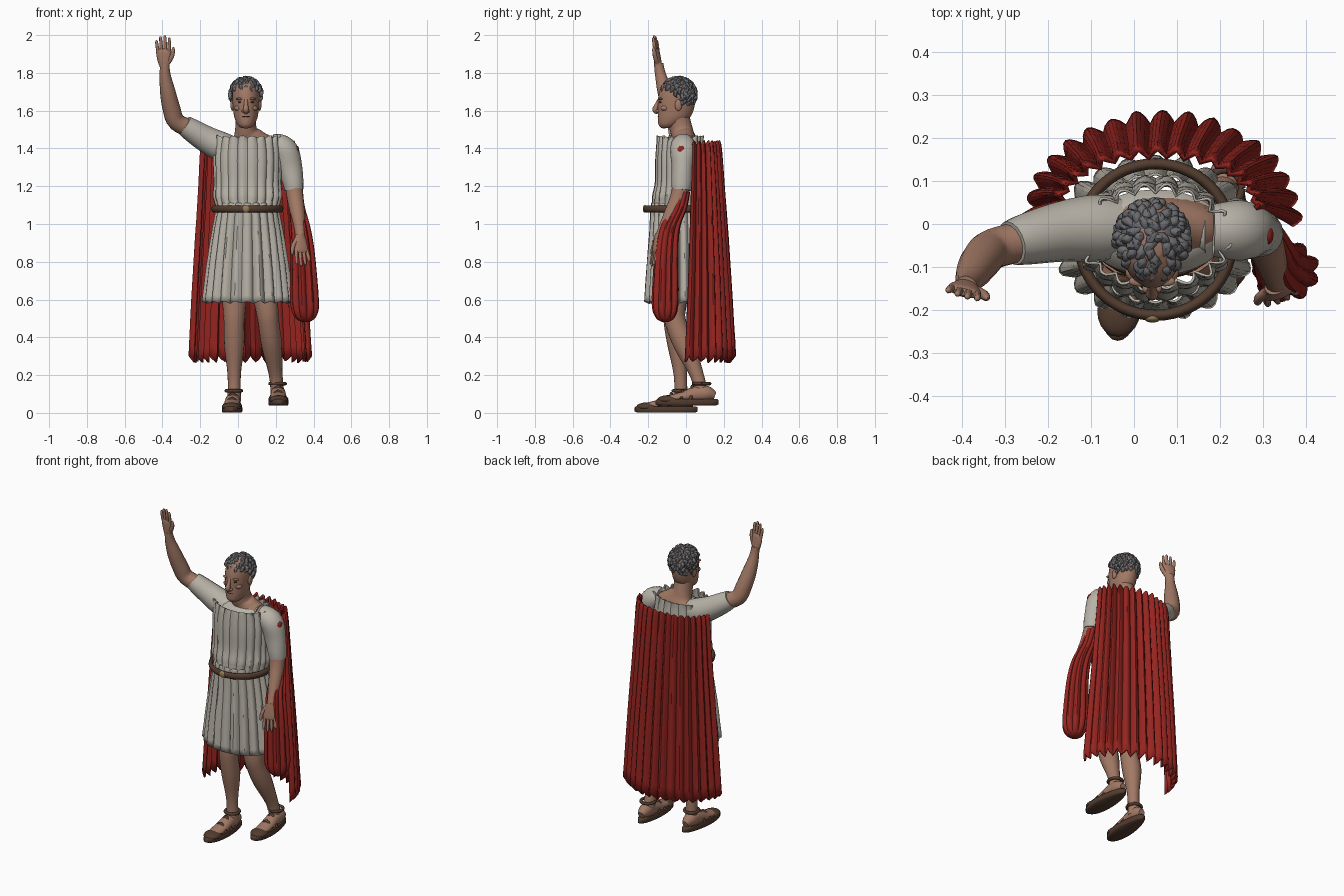
import bpy, bmesh, math, random
from mathutils import Vector, Matrix

if "Cube" in bpy.data.objects:
    bpy.data.objects.remove(bpy.data.objects["Cube"])

random.seed(4)
PI = math.pi
COLORS = dict(skin=(.36, .19, .13, 1), linen=(.48, .45, .39, 1), red=(.30, .018, .014, 1),
              hair=(.15, .15, .16, 1), leather=(.085, .045, .028, 1), gold=(.3, .2, .09, 1), dark=(.06, .035, .03, 1))
MATS = {}
for key, col in COLORS.items():
    MATS[key] = bpy.data.materials.new(key)
    MATS[key].diffuse_color = col


def smooth(rows, k=4):
    """Catmull-Rom resample of equal-length tuples."""
    out = []
    for i in range(len(rows) - 1):
        a, b, c, d = rows[max(i - 1, 0)], rows[i], rows[i + 1], rows[min(i + 2, len(rows) - 1)]
        for s in range(k):
            t = s / k
            out.append(tuple(q + .5 * t * (r - p + t * (2 * p - 5 * q + 4 * r - w + t * (3 * (q - r) + w - p)))
                             for p, q, r, w in zip(a, b, c, d)))
    return out + [tuple(rows[-1])]


def loft(bm, rings, wrap=True, cap=True):
    vs = [[bm.verts.new(p) for p in r] for r in rings]
    n = len(vs[0])
    for a, b in zip(vs, vs[1:]):
        for i in range(n if wrap else n - 1):
            bm.faces.new((a[i], a[(i + 1) % n], b[(i + 1) % n], b[i]))
    if cap:
        bm.faces.new(vs[0])
        bm.faces.new(vs[-1])


def tube(bm, pts, n=16, k=4, ref=(1, 0, 0)):
    """Sweep ellipses along points (x, y, z, r) or (x, y, z, ru, rv)."""
    pts = smooth([p if len(p) == 5 else (*p, p[3]) for p in pts], k)
    rings = []
    for i, p in enumerate(pts):
        c = Vector(p[:3])
        t = (Vector(pts[min(i + 1, len(pts) - 1)][:3]) - Vector(pts[max(i - 1, 0)][:3])).normalized()
        u = (Vector(ref) - t * t.dot(Vector(ref))).normalized()
        v = t.cross(u)
        rings.append([c + u * p[3] * math.cos(a) + v * p[4] * math.sin(a) for a in (2 * PI * j / n for j in range(n))])
    loft(bm, rings)


def ball(bm, c, r, rot=None):
    m = Matrix.Translation(c) @ (rot or Matrix()) @ Matrix.Diagonal((*r, 1))
    bmesh.ops.create_uvsphere(bm, u_segments=20, v_segments=12, radius=1, matrix=m)


def finish(name, bm, mat, thick=0, angle=60):
    bmesh.ops.recalc_face_normals(bm, faces=bm.faces)
    me = bpy.data.meshes.new(name)
    bm.to_mesh(me)
    bm.free()
    ob = bpy.data.objects.new(name, me)
    bpy.context.collection.objects.link(ob)
    me.materials.append(MATS[mat])
    bpy.ops.object.select_all(action='DESELECT')
    ob.select_set(True)
    bpy.context.view_layer.objects.active = ob
    bpy.ops.object.shade_smooth_by_angle(angle=math.radians(angle))
    if thick:
        m = ob.modifiers.new("thickness", 'SOLIDIFY')
        m.thickness, m.offset = thick, -1
    return ob


def limb(name, mat, *pts, **kw):
    bm = bmesh.new()
    tube(bm, pts, **kw)
    return finish(name, bm, mat)


def drape(name, mat, rows, pleats, a0=0, a1=2 * PI, thick=.006, cap=False, hem=.5):
    """Pleated cloth: rows of (z, cx, cy, rx, ry, pleat depth)."""
    full = abs(a1 - a0 - 2 * PI) < .001
    n = pleats * 6
    size = [random.uniform(.6, 1.3) for _ in range(pleats + 1)]
    rings = []
    for z, cx, cy, rx, ry, amp in smooth(rows, 4):
        ring = []
        for i in range(n if full else n + 1):
            f = i / n
            a = a0 + (a1 - a0) * f
            w = amp * size[i // 6] * (2 * abs(math.sin(PI * pleats * f)) - 1) + random.uniform(-.06, .06) * amp
            ring.append((cx + (rx + w) * math.cos(a), cy + (ry + w) * math.sin(a), z + w * hem))
        rings.append(ring)
    bm = bmesh.new()
    loft(bm, rings, full, cap)
    return finish(name, bm, mat, thick, 35)


# Body under the clothes, neck
bm = bmesh.new()
tube(bm, [(.05, -.03, .75, .15, .1), (.05, -.03, 1.1, .14, .1), (.05, -.02, 1.33, .165, .1), (.055, -.01, 1.42, .16, .075),
          (.05, -.015, 1.465, .09, .06), (.042, -.025, 1.5, .058, .06), (.042, -.045, 1.58, .055, .06)], n=28)
finish("body", bm, 'skin')

# Head with face details
bm = bmesh.new()
head = [(1.507, -.105, .022, .025), (1.525, -.09, .044, .055), (1.56, -.066, .06, .083), (1.6, -.055, .067, .094),
        (1.65, -.05, .071, .099), (1.7, -.045, .071, .096), (1.74, -.043, .06, .08), (1.77, -.042, .025, .035)]
loft(bm, [[(.042 + rx * math.cos(a), cy + ry * math.sin(a), z) for a in (2 * PI * j / 32 for j in range(32))]
          for z, cy, rx, ry in smooth(head)])
tube(bm, [(.042, -.138, 1.665, .009), (.042, -.152, 1.635, .011), (.042, -.163, 1.605, .015), (.042, -.147, 1.59, .011)], n=12)
ball(bm, (.042, -.117, 1.522), (.024, .018, .017))
for s in (-1, 1):
    ball(bm, (.042 + s * .031, -.133, 1.662), (.023, .012, .007))
    ball(bm, (.042 + s * .014, -.15, 1.598), (.009, .01, .008))
    ball(bm, (.042 + s * .038, -.112, 1.613), (.024, .022, .016))
    ball(bm, (.042 + s * .072, -.04, 1.63), (.01, .019, .031))
finish("head", bm, 'skin')
bm = bmesh.new()
for s in (-1, 1):
    ball(bm, (.042 + s * .029, -.134, 1.645), (.014, .009, .005))
ball(bm, (.042, -.142, 1.57), (.023, .008, .005))
finish("eyes_and_lips", bm, 'dark')

# Hair: cap plus curved tapering locks swirling from the crown
bm = bmesh.new()
hc, hr = Vector((.042, -.04, 1.685)), Vector((.077, .085, .082))
ball(bm, hc + Vector((0, .012, .006)), (.074, .078, .08), Matrix.Rotation(-.25, 4, 'X'))
N = 190
for i in range(N):
    z = 1 - 2 * (i + .5) / N
    a = i * 2.39996
    d = Vector((math.sqrt(1 - z * z) * math.cos(a), math.sqrt(1 - z * z) * math.sin(a), z))
    if z < -.85 or (d.y < -.2 and z < .3) or (d.y < .15 and z < -.3):
        continue
    down = (Vector((0, 0, -1)) + d * d.z + Vector((random.uniform(-.5, .5), -.25, 0))).normalized()
    side = d.cross(down) * random.choice((-1, 1))
    path = []
    for t, r in ((0, .004), (.35, .012), (.7, .01), (1, .002)):
        e = (d + down * (t - .5) * .5 + side * (t * (1 - t)) * .6).normalized() * (1 + .09 * math.sin(PI * t))
        path.append((*(hc + Vector((e.x * hr.x, e.y * hr.y, e.z * hr.z))), r))
    tube(bm, path, n=7, k=2, ref=side + d * .3)
finish("hair", bm, 'hair', angle=50)

# Tunic: pleated bodice, skirt and sleeves
drape("tunic_top", 'linen', [(1.462, .05, -.03, .168, .115, .013), (1.43, .05, -.032, .172, .12, .006), (1.34, .05, -.032, .18, .127, .005),
                             (1.22, .05, -.032, .175, .128, .006), (1.15, .05, -.034, .178, .138, .008), (1.12, .05, -.034, .172, .14, .008),
                             (1.08, .05, -.034, .163, .145, .005)], 20)
drape("tunic_skirt", 'linen', [(1.11, .05, -.034, .163, .148, .005), (1.05, .05, -.034, .168, .152, .006), (.95, .05, -.032, .185, .158, .008),
                               (.78, .05, -.032, .21, .17, .01), (.585, .05, -.032, .232, .182, .012)], 22)
bm = bmesh.new()
loft(bm, [[(.05 + rx * math.cos(a), -.02 + ry * math.sin(a), z) for a in (2 * PI * j / 32 for j in range(32))]
          for z, rx, ry in ((1.4, .165, .1), (1.445, .14, .075), (1.462, .1, .04))])
finish("shoulder_yoke", bm, 'linen')
limb("left_sleeve", 'linen', (.14, -.015, 1.415, .05), (.2, -.015, 1.415, .064), (.25, -.015, 1.385, .07), (.275, -.018, 1.3, .065, .058),
     (.292, -.022, 1.22, .055), (.297, -.025, 1.18, .05))
limb("right_sleeve", 'linen', (-.02, -.01, 1.39, .07), (-.09, -.01, 1.41, .078), (-.17, -.018, 1.45, .07), (-.25, -.035, 1.5, .06),
     (-.285, -.045, 1.525, .052), ref=(0, 1, 0))

# Belt and buckle
bm = bmesh.new()
loft(bm, [[(.05 + (.178 + .013 * math.cos(b)) * math.cos(a), -.036 + (.176 + .013 * math.cos(b)) * math.sin(a), 1.08 + .019 * math.sin(b))
           for a in (2 * PI * j / 56 for j in range(56))] for b in (2 * PI * k / 10 for k in range(11))], cap=False)
bmesh.ops.remove_doubles(bm, verts=bm.verts, dist=.0005)
finish("belt", bm, 'leather')
bm = bmesh.new()
ball(bm, (.043, -.218, 1.08), (.02, .011, .02))
finish("buckle", bm, 'gold')

# Cape and the cloth bundle over the arm
drape("cape", 'red', [(1.43, .055, .035, .235, .135, .009), (1.38, .055, .035, .245, .145, .01), (1.1, .058, .028, .262, .173, .011),
                      (.7, .062, .016, .29, .212, .012), (.285, .066, .0, .315, .252, .013)], 17, -.03, PI + .03, .012, hem=1.3)
drape("arm_cloth", 'red', [(1.17, .302, -.015, .038, .036, .002), (1.08, .312, -.04, .042, .042, .004), (.98, .328, -.085, .052, .05, .006),
                           (.85, .342, -.102, .06, .056, .007), (.65, .35, -.108, .07, .063, .008), (.55, .355, -.11, .069, .062, .007),
                           (.5, .357, -.11, .05, .045, .004), (.482, .358, -.11, .02, .02, .002)], 9, thick=0, cap=True)
bm = bmesh.new()
ball(bm, (.312, -.025, 1.39), (.012, .022, .024))
finish("shoulder_cloth_patch", bm, 'red')

# Arms
limb("right_arm", 'skin', (-.24, -.035, 1.5, .048), (-.325, -.057, 1.54, .047), (-.352, -.08, 1.61, .047), (-.372, -.11, 1.7, .041),
     (-.386, -.135, 1.79, .029), (-.388, -.145, 1.85, .027, .022), ref=(.7, -.7, 0))
limb("left_arm", 'skin', (.293, -.022, 1.24, .045), (.303, -.04, 1.14, .044), (.318, -.085, 1.04, .037), (.328, -.125, .96, .028),
     (.33, -.14, .92, .026))


def hand(name, wrist, up, thumb):
    """Palm, four fingers and a thumb, pointing along up."""
    w, u, s = Vector(wrist), Vector(up).normalized(), Vector(thumb)
    s = (s - u * u.dot(s)).normalized()
    at = lambda a, b: tuple(w + u * a + s * b)
    bm = bmesh.new()
    tube(bm, [(*at(-.01, 0), .024, .02), (*at(.03, 0), .036, .018), (*at(.075, 0), .04, .014), (*at(.09, 0), .03, .008)], ref=s)
    for off, ln in ((.031, .066), (.011, .078), (-.01, .073), (-.03, .054)):
        tube(bm, [(*at(.07, off * .95), .0095), (*at(.08 + ln * .5, off * 1.1), .009), (*at(.078 + ln, off * 1.15), .007),
                  (*at(.084 + ln, off * 1.15), .002)], n=8, k=2, ref=s)
    tube(bm, [(*at(.015, .02), .013), (*at(.05, .045), .012), (*at(.085, .054), .009), (*at(.098, .055), .003)], n=8, k=2, ref=s)
    finish(name, bm, 'skin')


hand("right_hand", (-.39, -.147, 1.838), (-.06, -.12, 1), (1, -.25, 0))
hand("left_hand", (.328, -.146, .935), (.12, -.2, -1), (-1, -.35, 0))

# Legs
limb("right_leg", 'skin', (-.015, -.04, .8, .078), (-.02, -.06, .56, .061), (-.02, -.063, .48, .055), (-.02, -.042, .36, .054, .056),
     (-.02, -.03, .2, .035), (-.02, -.025, .06, .036))
limb("left_leg", 'skin', (.12, -.04, .8, .078), (.152, -.062, .56, .061), (.163, -.052, .47, .056), (.178, -.008, .36, .055, .057),
     (.2, .058, .2, .036), (.21, .085, .09, .037))


# Sandals: sole, foot, toe cover and straps
def sandal(side, x, heel, z, ankle_y, yaw):
    M = Matrix.Translation((x, heel, z)) @ Matrix.Rotation(yaw, 4, 'Z')
    bm = bmesh.new()
    rings = []
    for h, k in ((0, .93), (.006, 1), (.026, 1), (.033, .95)):
        rings.append([(.053 * k * (1 - .18 * math.sin(a)) * math.cos(a), -.167 + .167 * k * math.sin(a), h)
                      for a in (2 * PI * j / 32 for j in range(32))])
    loft(bm, rings)
    ball(bm, (0, -.265, .03), (.05, .06, .024))
    for a, b, c in (((-.046, -.2, .03), (0, -.19, .075), (.046, -.2, .03)), ((-.044, -.15, .03), (0, -.14, .1), (.044, -.15, .03))):
        tube(bm, [(*a, .009), (*b, .009), (*c, .009)], n=8, ref=(0, 1, 0))
    bmesh.ops.transform(bm, matrix=M, verts=bm.verts)
    bpts = [(x + .041 * math.cos(a), ankle_y + .043 * math.sin(a), z + .115, .009) for a in (2 * PI * j / 12 for j in range(13))]
    tube(bm, bpts, n=8, k=2, ref=(0, 0, 1))
    finish(side + "_sandal", bm, 'leather')
    bm = bmesh.new()
    tube(bm, [(0, -.02, .05, .02, .02), (0, -.06, .062, .038, .04), (0, -.12, .06, .04, .042), (0, -.19, .045, .043, .028),
              (0, -.26, .036, .04, .018)])
    bmesh.ops.transform(bm, matrix=M, verts=bm.verts)
    finish(side + "_foot", bm, 'skin')


sandal("right", -.022, .062, .002, -.025, -.05)
sandal("left", .21, .173, .04, .083, .02)

for m in bpy.data.materials:
    if m.users and not m.is_grease_pencil:
        m.use_nodes = True
        m.node_tree.nodes["Principled BSDF"].inputs["Base Color"].default_value = m.diffuse_color
